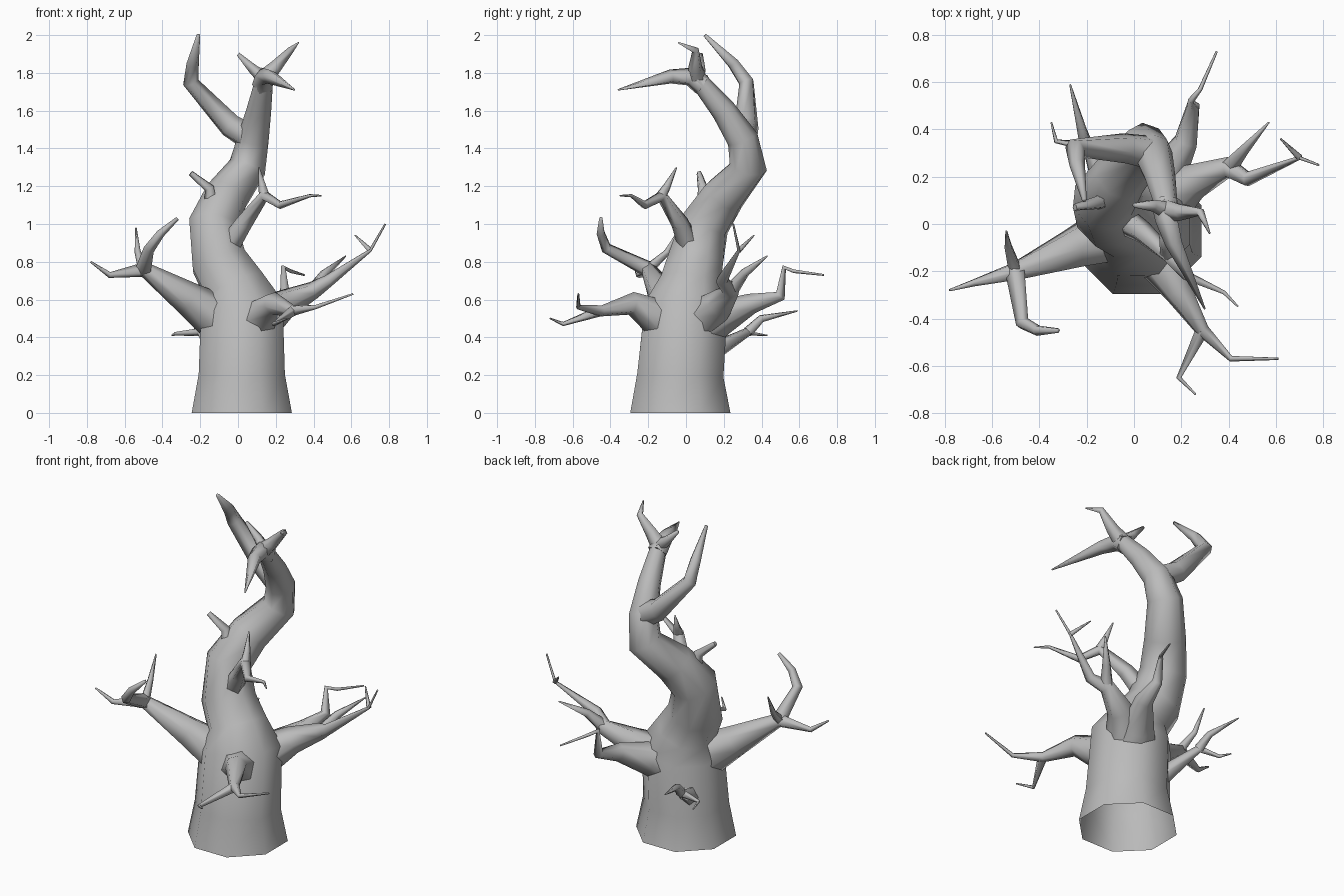
import bpy, bmesh, math
from mathutils import Vector

old = bpy.data.objects.get("Cube")
if old:
    bpy.data.objects.remove(old, do_unlink=True)

bark = bpy.data.materials.new("grey_bark")
bark.use_nodes = True
bark.diffuse_color = (.5, .5, .5, 1)
bark.node_tree.nodes["Principled BSDF"].inputs["Base Color"].default_value = bark.diffuse_color


def tube(name, points, radii, sides, open_start=False):
    """Loft rings of the given radii along a path, turning each ring with the path."""
    mesh_builder = bmesh.new()
    rings = []
    side = Vector((1, 0, 0))
    for i, point in enumerate(points):
        before = (point - points[max(i - 1, 0)]).normalized()
        after = (points[min(i + 1, len(points) - 1)] - point).normalized()
        axis = (before + after).normalized()
        side = (side - axis * side.dot(axis)).normalized()
        across = axis.cross(side)
        ring = []
        for k in range(sides):
            angle = math.tau * (k + .5) / sides
            spoke = side * math.cos(angle) + across * math.sin(angle)
            ring.append(mesh_builder.verts.new(point + spoke * radii[i]))
        rings.append(ring)
    for low, high in zip(rings, rings[1:]):
        for k in range(sides):
            following = (k + 1) % sides
            mesh_builder.faces.new((low[k], low[following], high[following], high[k]))
    mesh_builder.faces.new(rings[-1])
    if not open_start:
        mesh_builder.faces.new(reversed(rings[0]))
    mesh = bpy.data.meshes.new(name)
    mesh_builder.to_mesh(mesh)
    mesh_builder.free()
    mesh.materials.append(bark)
    part = bpy.data.objects.new(name, mesh)
    bpy.context.collection.objects.link(part)
    bpy.ops.object.select_all(action='DESELECT')
    part.select_set(True)
    bpy.context.view_layer.objects.active = part
    bpy.ops.object.shade_smooth_by_angle(angle=math.radians(85))


def branch(name, start, *path, thick=.03, tip=.004, power=1, sides=5):
    """Grow a branch from a joint, thinning by the distance travelled; return its joints."""
    points = [start] + [Vector(p) for p in path]
    travelled = [0]
    for a, b in zip(points, points[1:]):
        travelled.append(travelled[-1] + (b - a).length)
    radii = [tip + (thick - tip) * (1 - d / travelled[-1]) ** power for d in travelled]
    tube(name, points, radii, sides)
    return points


def limb(name, *path, power=2):
    """Grow a heavy limb out of the trunk core, with a wide flared root."""
    heart = Vector((.02, 0, .42))
    shoulder = heart.lerp(Vector(path[0]), .55)
    return branch(name, heart, shoulder, *path, thick=.16, tip=.005, power=power, sides=6)


def trunk_radius(z):
    """Flared foot, stout bole, then a steady taper to the crown."""
    return .25 - .115 * z if z > .6 else .237 + max(0, .05 - z / 5)


# Trunk, hollow underneath, leaning back and then curling forward
trunk = [Vector(p) for p in (
    (.02, -.03, 0), (.02, -.03, .2), (.02, 0, .55), (-.02, .02, .67), (-.1, .05, .8),
    (-.13, .1, 1), (-.06, .2, 1.15), (.05, .33, 1.3), (.08, .3, 1.45), (.11, .2, 1.6),
    (.14, .06, 1.77))]
tube("trunk", trunk, [trunk_radius(p.z) for p in trunk], sides=8, open_start=True)
crown = trunk[-1]

# Crown twigs and the tall upper limb
branch("crown_top_twig", crown, (.2, .05, 1.83), (.28, .05, 1.92), (.32, -.04, 1.96), thick=.05)
branch("crown_front_spike", trunk[-2].lerp(crown, .8), (.14, .02, 1.78), (.17, -.08, 1.78),
       (.3, -.36, 1.71), thick=.06)
branch("crown_side_twig", crown, (.08, .08, 1.82), (0, .08, 1.9), thick=.04, tip=.01)
branch("upper_limb", trunk[-3], (-.04, .32, 1.52), (-.25, .32, 1.75), (-.24, .25, 1.85),
       (-.21, .1, 2), thick=.075, tip=.01, power=.8, sides=6)
branch("upper_stub", trunk[5], (-.15, .09, 1.19), (-.25, .07, 1.27), thick=.05, tip=.015)

# Middle branch facing forward, with a spike
middle = branch("middle_branch", trunk[4], (.03, -.03, 1), (.14, -.13, 1.15), (.22, -.22, 1.1),
                (.38, -.29, 1.15), (.44, -.35, 1.15), thick=.07, power=1.1)
branch("middle_spike", middle[2], (.13, -.1, 1.2), (.11, -.05, 1.3))

# Right limb with a riser and a spike
right = limb("right_limb", (-.5, -.2, .76), (-.68, -.25, .73), (-.78, -.28, .8), power=1.3)
branch("right_riser", right[2], (-.47, -.42, .87), (-.41, -.45, .95), (-.32, -.45, 1.03),
       thick=.045, tip=.01, power=.7)
branch("right_spike", right[2], (-.53, -.1, .85), (-.54, -.03, .98))

# Front limb with a fork
front = limb("front_limb", (.19, -.29, .58), (.29, -.45, .54), (.41, -.57, .56), (.61, -.57, .63))
branch("front_fork", front[3], (.19, -.65, .47), (.26, -.72, .5))

# Left limb with a fork and a spike
left = limb("left_limb", (.25, .18, .58), (.4, .24, .65), (.48, .19, .7), (.7, .28, .86),
            (.78, .25, 1))
branch("left_fork", left[3], (.46, .31, .74), (.57, .43, .83), thick=.04)
branch("left_spike", left[5], (.62, .36, .94), thick=.015)

# Crooked back limb
limb("back_limb", (.22, .35, .58), (.25, .5, .62), (.24, .52, .77), (.28, .57, .75),
     (.35, .73, .73))

# Small back branch with a spike
small = branch("small_back_branch", Vector((-.1, .1, .3)), (-.2, .33, .43), (-.33, .35, .42),
               (-.35, .43, .41), thick=.06, power=1.2)
branch("small_back_spike", small[1], (-.22, .4, .5), (-.27, .59, .54))
